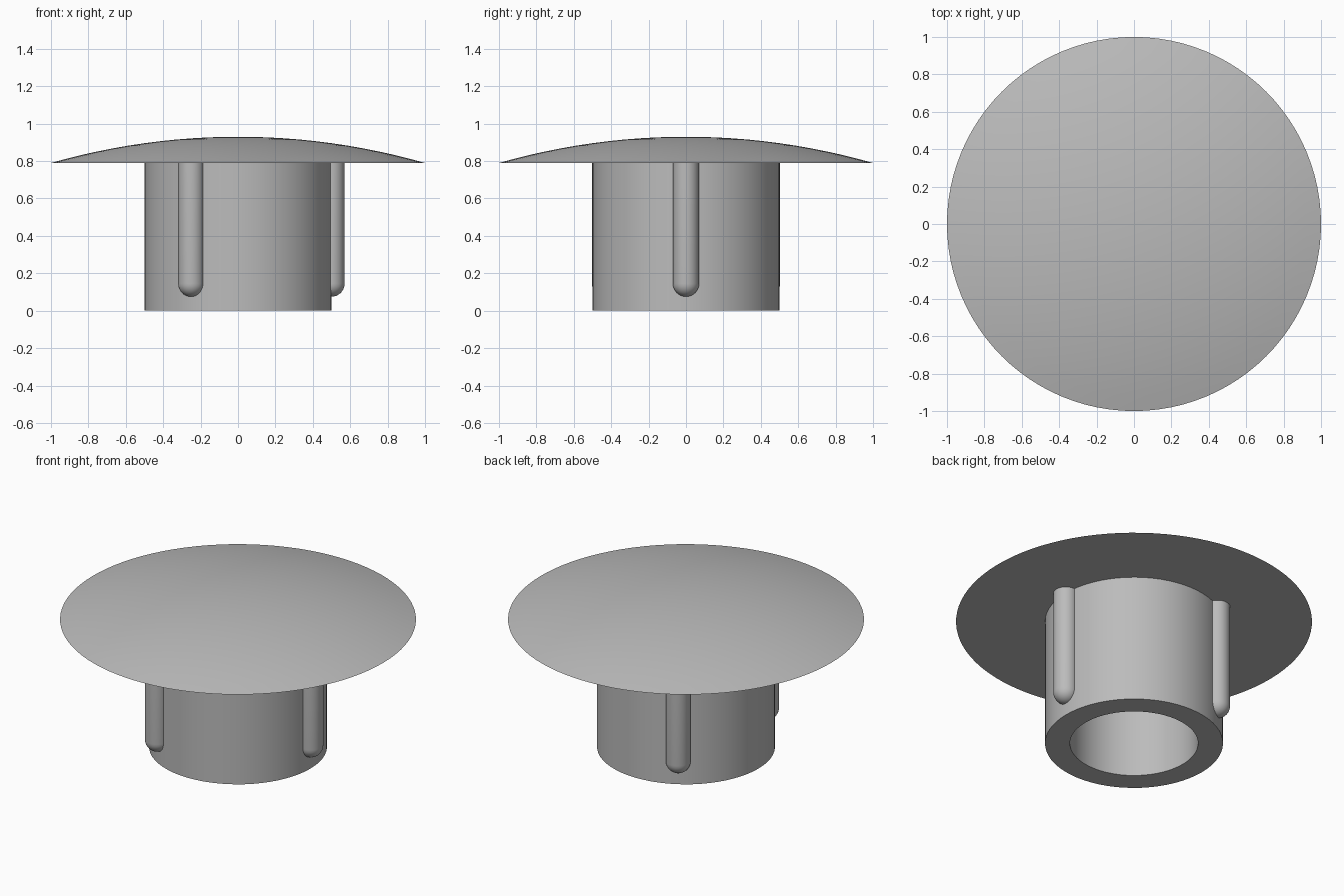
import bpy
import bmesh
import math

cube = bpy.data.objects.get("Cube")
if cube:
    bpy.data.objects.remove(cube, do_unlink=True)

grey = bpy.data.materials.new("plain grey")
grey.use_nodes = True
grey.diffuse_color = (0.5, 0.5, 0.5, 1)
grey.node_tree.nodes["Principled BSDF"].inputs["Base Color"].default_value = (0.5, 0.5, 0.5, 1)


def lathe(name, profile, segments, location=(0, 0, 0)):
    """Spin an (r, z) profile around z into a closed, smooth shaded object."""
    bm = bmesh.new()
    verts = [bm.verts.new((r, 0, z)) for r, z in profile]
    edges = [bm.edges.new(pair) for pair in zip(verts, verts[1:])]
    bmesh.ops.spin(bm, geom=verts + edges, cent=(0, 0, 0), axis=(0, 0, 1),
                   angle=math.tau, steps=segments, use_duplicate=False)
    bmesh.ops.remove_doubles(bm, verts=bm.verts, dist=0.0001)
    bmesh.ops.recalc_face_normals(bm, faces=bm.faces)
    mesh = bpy.data.meshes.new(name)
    bm.to_mesh(mesh)
    bm.free()
    mesh.materials.append(grey)
    obj = bpy.data.objects.new(name, mesh)
    obj.location = location
    bpy.context.collection.objects.link(obj)
    bpy.ops.object.select_all(action='DESELECT')
    obj.select_set(True)
    bpy.context.view_layer.objects.active = obj
    bpy.ops.object.shade_smooth_by_angle(angle=math.radians(35))
    return obj


BASE, RISE = 0.79, 0.14
OUTER, INNER = 0.5, 0.36
RIB = 0.07

# Domed cap: shallow spherical arc over a flat underside
sphere = (1 + RISE ** 2) / (2 * RISE)
half = math.asin(1 / sphere)
arc = [(sphere * math.sin(half * i / 12),
        BASE + RISE - sphere * (1 - math.cos(half * i / 12))) for i in range(13)]
lathe("domed_cap", arc + [(0, BASE)], 96)

# Hollow plug, open at the bottom and closed by the cap
lathe("plug_tube", [(INNER, BASE), (INNER, 0), (OUTER, 0), (OUTER, BASE)], 64)

# Three grip ribs with rounded lower ends
tip = [(RIB * math.sin(math.pi / 2 * i / 8),
        0.145 - RIB * math.cos(math.pi / 2 * i / 8)) for i in range(9)]
for n in range(3):
    a = math.tau * n / 3
    lathe(f"grip_rib_{n + 1}", tip + [(RIB, BASE)], 32,
          (OUTER * math.cos(a), OUTER * math.sin(a), 0))
